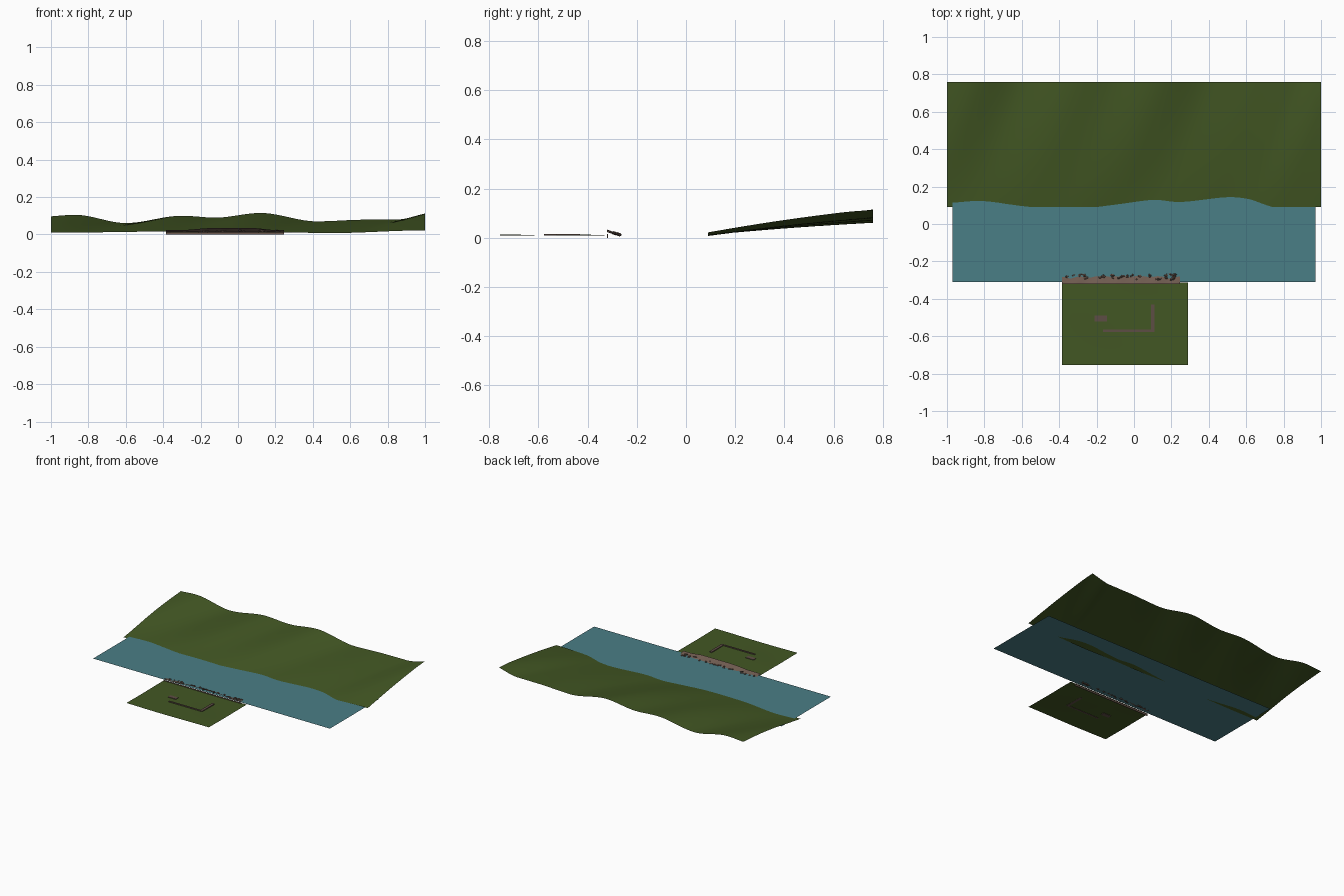
import bpy, bmesh, math, random
from mathutils import Vector

random.seed(4)
cube = bpy.data.objects.get("Cube")
if cube:
    bpy.data.objects.remove(cube, do_unlink=True)


def material(name, rgb):
    m = bpy.data.materials.new(name)
    m.use_nodes = True
    m.diffuse_color = (*rgb, 1)
    m.node_tree.nodes["Principled BSDF"].inputs["Base Color"].default_value = (*rgb, 1)
    return m


GRASS = material("grass green", (0.055, 0.095, 0.017))
WATER = material("river blue", (0.068, 0.21, 0.24))
EARTH = material("bank brown", (0.16, 0.105, 0.08))
STONE = material("stone brown", (0.11, 0.075, 0.058))


def finish(name, bm, mat, smooth=True):
    mesh = bpy.data.meshes.new(name)
    bm.to_mesh(mesh)
    bm.free()
    mesh.materials.append(mat)
    for p in mesh.polygons:
        p.use_smooth = smooth
    obj = bpy.data.objects.new(name, mesh)
    bpy.context.collection.objects.link(obj)
    return obj


def sheet(name, x0, x1, y0, y1, nx, ny, height, mat):
    """Grid surface whose height comes from a function of x and y."""
    bm = bmesh.new()
    rows = [[bm.verts.new((x, y, height(x, y)))
             for x in (x0 + (x1 - x0) * i / nx for i in range(nx + 1))]
            for y in (y0 + (y1 - y0) * j / ny for j in range(ny + 1))]
    for a, b in zip(rows, rows[1:]):
        for i in range(nx):
            bm.faces.new((a[i], a[i + 1], b[i + 1], b[i]))
    return finish(name, bm, mat)


def ease(points, x):
    """Smooth interpolation through (x, value) points."""
    if x <= points[0][0]:
        return points[0][1]
    for (xa, va), (xb, vb) in zip(points, points[1:]):
        if x <= xb:
            t = (x - xa) / (xb - xa)
            return va + (vb - va) * t * t * (3 - 2 * t)
    return points[-1][1]


# Far bank: rolling slope with folds running diagonally up the hill
FRONT = [(-0.8, .0115), (-.35, .0165), (.06, .0095), (.22, .0115), (.5, .0075), (1, .022)]
CREST = [(-1.05, .095), (-.87, .105), (-.6, .061), (-.3, .1), (-.12, .09),
         (.12, .115), (.42, .07), (.68, .079), (.85, .08), (1.05, .118)]
Y0, Y1, SKEW = .09, .76, .25


def hill_height(x, y):
    t = (y - Y0) / (Y1 - Y0)
    s = t + .07 * math.sin(math.pi * t)
    u = x - SKEW * t
    return (1 - s) * ease(FRONT, u) + s * ease(CREST, u + SKEW)


sheet("far_bank_hill", -1, 1, Y0, Y1, 80, 28, hill_height, GRASS)

# River and near lawn
sheet("river", -.97, .97, -.31, .265, 1, 1, lambda x, y: .0145, WATER)
sheet("lawn", -.385, .29, -.755, -.312, 24, 16,
      lambda x, y: .011 + .0015 * math.sin(9 * x + 5 * y) * math.sin(11 * y), GRASS)


# Eroded earth bank falling from the lawn edge to the water
def bank_height(x, y):
    t = (y + .322) / .047
    crest = ease([(-.3, .024), (-.14, .034), (.08, .034), (.2, .024)], x)
    return crest * (1 - t) + .012 * t + .002 * math.sin(60 * x) * math.sin(math.pi * t)


bank = sheet("earth_bank", -.385, .245, -.322, -.275, 60, 5, bank_height, EARTH)
for v in bank.data.vertices:
    if v.co.y > -.28:
        v.co.y += random.uniform(-.004, .006)

# Stones scattered along the waterline
bm = bmesh.new()
for i in range(46):
    x = random.uniform(-.36, .235)
    r = random.uniform(.004, .009)
    near = random.random()
    centre = Vector((x, -.298 + .03 * near, .021 - .009 * near))
    made = bmesh.ops.create_icosphere(bm, subdivisions=1, radius=r)["verts"]
    for v in made:
        v.co = Vector((v.co.x * 1.3, v.co.y, v.co.z * .8)) * random.uniform(.85, 1.15) + centre
        v.co.z = max(v.co.z, 0)
finish("shore_stones", bm, STONE, False)


# Low ruin footings set in the lawn
def block(name, x0, x1, y0, y1, z0, z1, mat):
    bm = bmesh.new()
    bmesh.ops.create_cube(bm, size=1)
    for v in bm.verts:
        v.co = Vector((x0 if v.co.x < 0 else x1, y0 if v.co.y < 0 else y1,
                       z0 if v.co.z < 0 else z1))
    finish(name, bm, mat, False)


block("long_footing", -.165, .11, -.577, -.565, .009, .0155, STONE)
block("side_footing", .09, .11, -.565, -.43, .009, .0155, STONE)
block("stone_slab", -.21, -.145, -.52, -.49, .009, .0155, STONE)
block("bank_foot", -.385, .245, -.322, -.316, 0, .016, EARTH)
